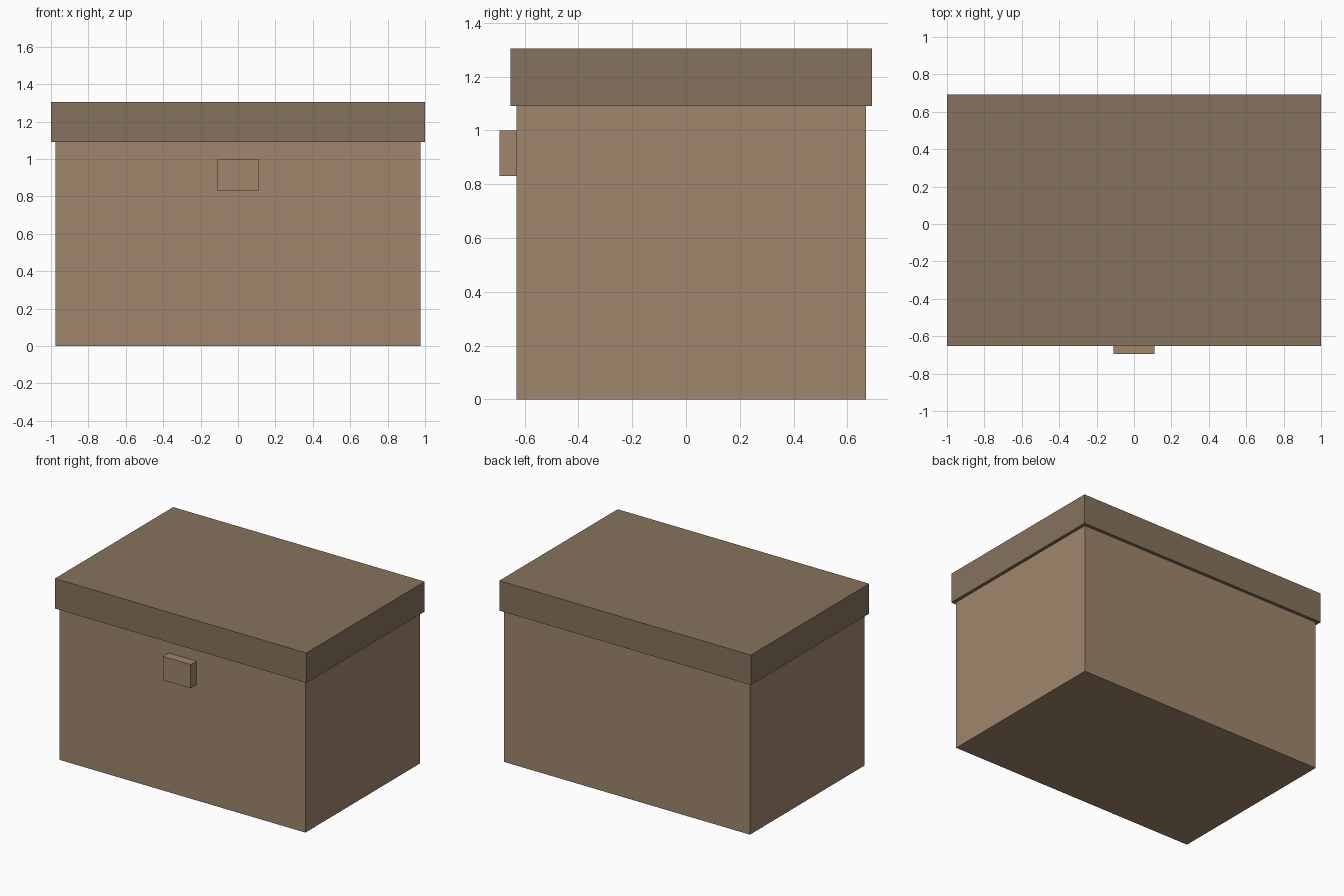
import bpy

if "Cube" in bpy.data.objects:
    bpy.data.objects.remove(bpy.data.objects["Cube"])


def material(name, color):
    mat = bpy.data.materials.new(name)
    mat.diffuse_color = (*color, 1.0)
    mat.use_nodes = True
    mat.node_tree.nodes["Principled BSDF"].inputs["Base Color"].default_value = mat.diffuse_color
    return mat


def box(name, half_x, y_range, z_range, mat):
    """Box centred on x = 0, given by its y and z extents."""
    (y0, y1), (z0, z1) = y_range, z_range
    bpy.ops.mesh.primitive_cube_add(size=1, location=(0, (y0 + y1) / 2, (z0 + z1) / 2))
    obj = bpy.context.object
    obj.name = name
    obj.scale = (2 * half_x, y1 - y0, z1 - z0)
    bpy.ops.object.transform_apply(location=False, rotation=False, scale=True)
    obj.data.materials.append(mat)
    return obj


light_wood = material("light_wood", (0.35, 0.24, 0.15))
dark_wood = material("dark_wood", (0.24, 0.17, 0.11))

# Chest body
box("chest_body", 0.977, (-0.63, 0.669), (0.0, 1.09), light_wood)

# Overhanging lid
box("lid", 1.0, (-0.652, 0.692), (1.09, 1.305), dark_wood)

# Latch block on the front
box("latch", 0.11, (-0.694, -0.63), (0.83, 1.0), light_wood)
